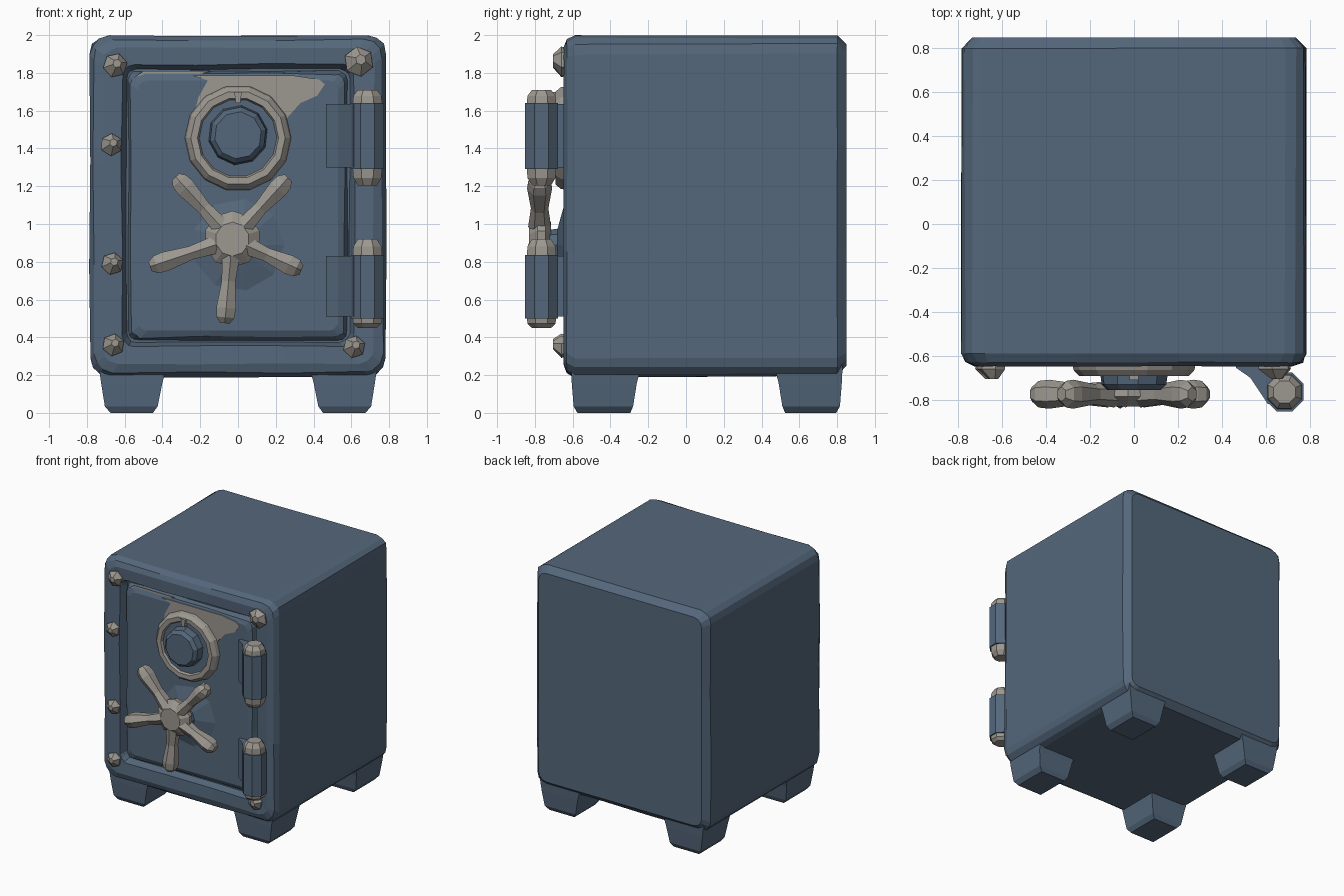
import bpy, bmesh, math, random
from mathutils import Vector

if "Cube" in bpy.data.objects:
    bpy.data.objects.remove(bpy.data.objects["Cube"])

random.seed(4)


def material(name, col):
    m = bpy.data.materials.new(name)
    m.diffuse_color = (*col, 1)
    m.use_nodes = True
    m.node_tree.nodes["Principled BSDF"].inputs["Base Color"].default_value = m.diffuse_color
    return m


BLUE = material("slate blue steel", (0.089, 0.136, 0.198))
GREY = material("warm grey metal", (0.335, 0.312, 0.28))


def loft(name, rings, mat, caps=True):
    """Skin equal-length rings of points; caps=False joins the last ring to the first."""
    bm = bmesh.new()
    vs = [[bm.verts.new(p) for p in r] for r in rings]
    n = len(vs[0])
    pairs = list(zip(vs, vs[1:])) + ([] if caps else [(vs[-1], vs[0])])
    for a, b in pairs:
        for i in range(n):
            j = (i + 1) % n
            bm.faces.new((a[i], a[j], b[j], b[i]))
    if caps:
        bm.faces.new(vs[0])
        bm.faces.new(vs[-1])
    bmesh.ops.recalc_face_normals(bm, faces=bm.faces[:])
    me = bpy.data.meshes.new(name)
    bm.to_mesh(me)
    bm.free()
    me.materials.append(mat)
    ob = bpy.data.objects.new(name, me)
    bpy.context.collection.objects.link(ob)
    return ob


def round_rect(hx, z0, z1, r, y, jit=0.0):
    """Rounded rectangle in the xz plane, with two loose points along each side."""
    corners = [(hx - r, z1 - r, 0), (-hx + r, z1 - r, 90),
               (-hx + r, z0 + r, 180), (hx - r, z0 + r, 270)]
    arcs = [[(cx + r * math.cos(math.radians(a + k * 30)),
              cz + r * math.sin(math.radians(a + k * 30))) for k in range(4)]
            for cx, cz, a in corners]
    pts = []
    for i, arc in enumerate(arcs):
        pts += arc
        p, q = arc[-1], arcs[(i + 1) % 4][0]
        pts += [(p[0] + (q[0] - p[0]) * t, p[1] + (q[1] - p[1]) * t) for t in (0.35, 0.7)]
    j = lambda: random.uniform(-jit, jit)
    return [(x + j(), y + j() * 0.4, z + j()) for x, z in pts]


def disc(cx, cz, r, y, n, turn=0.0):
    """Ring facing the front."""
    return [(cx + r * math.cos(turn + math.tau * i / n), y,
             cz + r * math.sin(turn + math.tau * i / n)) for i in range(n)]


def level(cx, cy, r, z, n=8):
    """Horizontal ring."""
    return [(cx + r * math.cos(math.tau * (i + 0.5) / n),
             cy + r * math.sin(math.tau * (i + 0.5) / n), z) for i in range(n)]


def rect(x0, x1, y0, y1, z):
    return [(x0, y0, z), (x1, y0, z), (x1, y1, z), (x0, y1, z)]


def limb(name, a, b, sections, mat, n=6):
    """Faceted bar from a to b; sections are (fraction, radius)."""
    a, b = Vector(a), Vector(b)
    d = (b - a).normalized()
    u = Vector((0, 1, 0))
    v = d.cross(u).normalized()
    u = v.cross(d)
    loft(name, [[a.lerp(b, t) + (u * math.cos(math.tau * i / n) * 1.1
                                 + v * math.sin(math.tau * i / n)) * r
                 for i in range(n)] for t, r in sections], mat)


# Body: back wall, sides, frame, groove and raised door in one skin
loft("safe_body", [
    round_rect(0.735, 0.25, 1.95, 0.07, 0.85),
    round_rect(0.782, 0.20, 1.997, 0.09, 0.80, 0.004),
    round_rect(0.784, 0.19, 1.998, 0.10, -0.59, 0.004),
    round_rect(0.765, 0.215, 1.975, 0.10, -0.63, 0.006),
    round_rect(0.72, 0.26, 1.93, 0.08, -0.648, 0.005),
    round_rect(0.615, 0.35, 1.845, 0.06, -0.643, 0.007),
    round_rect(0.59, 0.375, 1.82, 0.05, -0.585, 0.004),
    round_rect(0.58, 0.385, 1.81, 0.05, -0.585, 0.004),
    round_rect(0.565, 0.40, 1.795, 0.05, -0.62, 0.007),
    round_rect(0.53, 0.435, 1.76, 0.05, -0.635),
], BLUE)

# Feet
for sx, side in ((-1, "left"), (1, "right")):
    for ya, yb, end in ((-0.61, -0.23, "front"), (0.83, 0.46, "back")):
        d = 1 if yb > ya else -1
        loft(f"foot_{end}_{side}", [
            rect(sx * 0.74, sx * 0.37, ya, yb, 0.27),
            rect(sx * 0.725, sx * 0.40, ya + 0.005 * d, yb - 0.03 * d, 0.16),
            rect(sx * 0.705, sx * 0.425, ya + 0.015 * d, yb - 0.05 * d, 0.035),
            rect(sx * 0.675, sx * 0.45, ya + 0.035 * d, yb - 0.065 * d, 0.0)], BLUE)

# Studs on the frame
for k, (x, z, r) in enumerate([(-0.65, 1.84, 0.065), (-0.67, 1.42, 0.06), (-0.665, 0.79, 0.06),
                               (-0.66, 0.36, 0.06), (0.64, 1.86, 0.08), (0.615, 0.35, 0.06)]):
    t = random.random()
    loft(f"stud_{k + 1}", [disc(x, z, r * 0.9, -0.62, 6, t), disc(x, z, r, -0.66, 6, t),
                           disc(x + 0.01, z + 0.01, r * 0.35, -0.705, 6, t)], GREY)

# Worn grey patch on the door above the dial
patch = [(-0.25, 1.50), (-0.21, 1.67), (-0.16, 1.76), (-0.24, 1.785), (0.30, 1.785),
         (0.43, 1.765), (0.46, 1.74), (0.42, 1.68), (0.33, 1.64), (0.25, 1.55)]
loft("worn_patch", [[(x, y, z) for x, z in patch] for y in (-0.632, -0.6385)], GREY)
strip = [(-0.55, 1.775), (-0.50, 1.81), (-0.13, 1.81), (-0.2, 1.795), (-0.49, 1.795)]
loft("worn_strip", [[(x, y, z) for x, z in strip] for y in (-0.617, -0.624)], GREY)

# Combination dial
DX, DZ = 0.0, 1.455
loft("dial_ring", [disc(DX, DZ, r, y, 14) for r, y in
                   ((0.285, -0.62), (0.275, -0.665), (0.25, -0.692), (0.215, -0.69),
                    (0.20, -0.66), (0.20, -0.62))], GREY, caps=False)
loft("dial_plate", [disc(DX, DZ, 0.21, y, 14) for y in (-0.62, -0.672)], BLUE)
loft("dial_knob", [disc(DX, 1.47, r, y, 10, 0.2) for r, y in
                   ((0.16, -0.66), (0.15, -0.73), (0.125, -0.755))], BLUE)
loft("dial_pointer", [[(-0.02, y, 1.70), (0.02, y, 1.70), (0.012, y, 1.64), (-0.012, y, 1.64)]
                      for y in (-0.66, -0.71)], GREY)

# Handle wheel: mounting boss, hub and five spokes
HX, HZ = -0.03, 0.92
loft("wheel_boss", [disc(HX + 0.03, HZ - 0.03, r, y, 9) for r, y in
                    ((0.28, -0.625), (0.16, -0.66), (0.085, -0.68), (0.08, -0.75))], BLUE)
loft("wheel_hub", [disc(HX, HZ, r, y, 10, 0.3) for r, y in
                   ((0.09, -0.715), (0.145, -0.745), (0.15, -0.785), (0.09, -0.83))], GREY)
tips = [(-0.33, 1.25), (0.265, 1.245), (0.335, 0.755), (-0.07, 0.475), (-0.465, 0.775)]
for k, (x, z) in enumerate(tips):
    limb(f"wheel_spoke_{k + 1}", (HX, -0.775, HZ), (x, -0.775, z),
         [(0.2, 0.055), (0.5, 0.042), (0.82, 0.06), (0.93, 0.055), (1.0, 0.03)], GREY)

# Hinges: barrel, strap onto the door, and end caps
CX, CY = 0.685, -0.765
for name, z0, z1, low, high in (("upper", 1.29, 1.64, 1.205, 1.71),
                                ("lower", 0.50, 0.835, 0.45, 0.92)):
    loft(f"hinge_barrel_{name}", [level(CX, CY, 0.095, z) for z in (z0, z1)], BLUE)
    strap = [(0.465, -0.61), (0.465, -0.655), (0.53, -0.70), (0.61, -0.82),
             (0.68, -0.79), (0.67, -0.62)]
    loft(f"hinge_strap_{name}", [[(x, y, z) for x, y in strap]
                                 for z in (z0 + 0.01, z1 - 0.005)], BLUE)
    for tag, za, zb in (("top", z1, high), ("bottom", z0, low)):
        loft(f"hinge_cap_{name}_{tag}", [
            level(CX, CY, 0.085, za + (zb - za) * -0.1),
            level(CX, CY, 0.08, za + (zb - za) * 0.55),
            level(CX, CY, 0.055, zb)], GREY)
